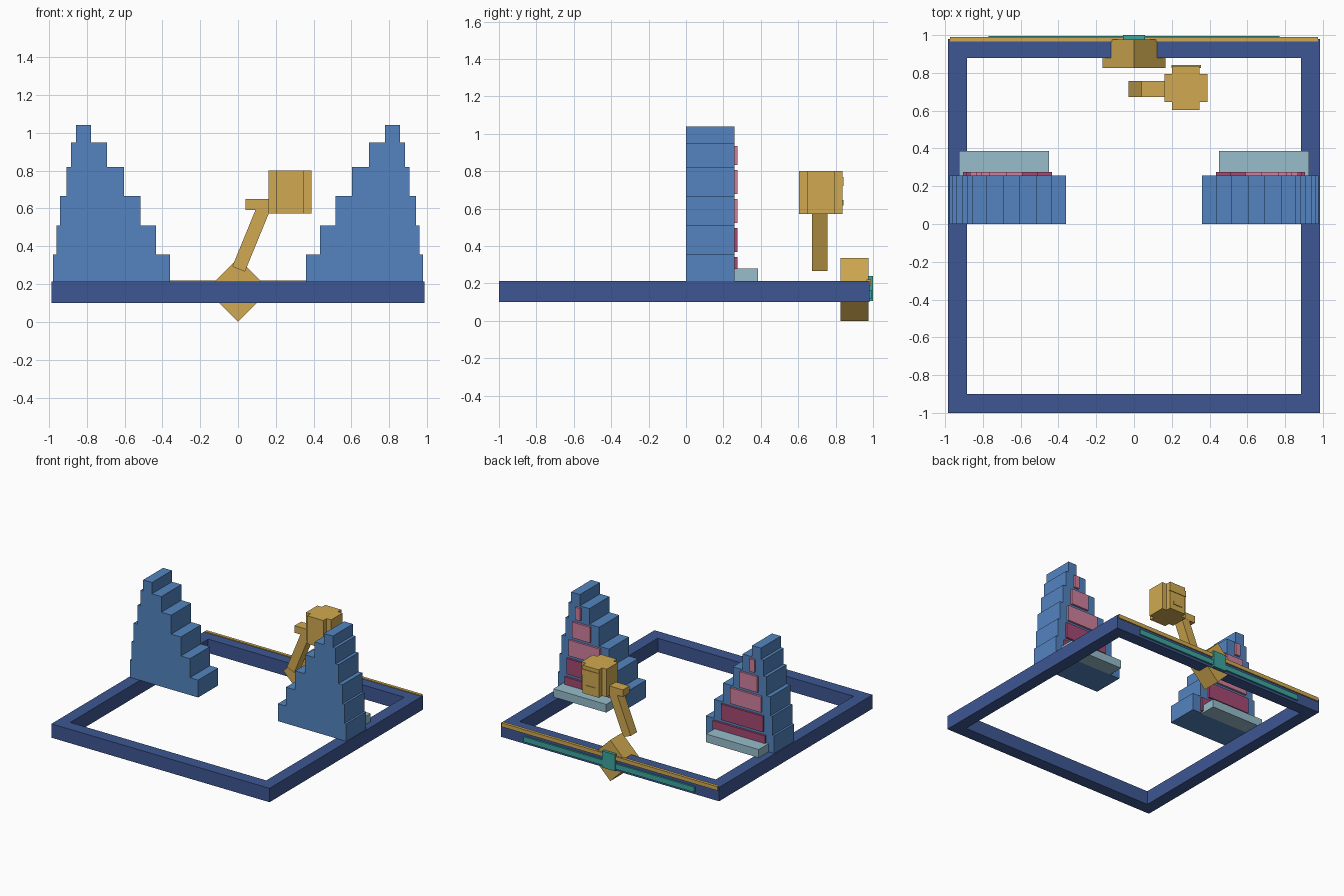
import bpy
import bmesh
from mathutils import Vector

cube = bpy.data.objects.get("Cube")
if cube:
    bpy.data.objects.remove(cube, do_unlink=True)


def material(name, hex_code):
    srgb = [int(hex_code[i:i + 2], 16) / 255 for i in (0, 2, 4)]
    color = [((c + 0.055) / 1.055) ** 2.4 for c in srgb] + [1]
    mat = bpy.data.materials.new(name)
    mat.use_nodes = True
    mat.diffuse_color = color
    mat.node_tree.nodes["Principled BSDF"].inputs["Base Color"].default_value = color
    return mat


navy = material("navy blue", "3d5793")
blue = material("mid blue", "5384bf")
gold = material("gold", "d1aa51")
pale = material("pale blue", "97bdcb")
pink = material("pink", "d0809f")
plum = material("dark pink", "a54a73")
teal = material("teal", "3da59f")


def finish(name, bm, mat):
    bmesh.ops.recalc_face_normals(bm, faces=bm.faces[:])
    mesh = bpy.data.meshes.new(name)
    bm.to_mesh(mesh)
    bm.free()
    mesh.materials.append(mat)
    obj = bpy.data.objects.new(name, mesh)
    bpy.context.collection.objects.link(obj)
    return obj


def prism(name, outline, lo, hi, mat, axis="y"):
    """Extrude a flat outline (xz along y, or xy along z)."""
    bm = bmesh.new()
    place = (lambda a, b: (a, lo, b)) if axis == "y" else (lambda a, b: (a, b, lo))
    face = bm.faces.new([bm.verts.new(place(a, b)) for a, b in outline])
    new = bmesh.ops.extrude_face_region(bm, geom=[face])["geom"]
    shift = Vector((0, hi - lo, 0) if axis == "y" else (0, 0, hi - lo))
    bmesh.ops.translate(bm, vec=shift,
                        verts=[v for v in new if isinstance(v, bmesh.types.BMVert)])
    return finish(name, bm, mat)


def box(name, x, y, z, mat):
    x = sorted(x)
    outline = [(x[0], z[0]), (x[1], z[0]), (x[1], z[1]), (x[0], z[1])]
    return prism(name, outline, y[0], y[1], mat)


def rect(x0, x1, y0, y1):
    return [(x0, y0), (x1, y0), (x1, y1), (x0, y1)]


# Square base frame with mitred corners
base, deck = 0.10, 0.213
bm = bmesh.new()
rings = [[bm.verts.new((x, y, z)) for x, y in rect(*r)]
         for r, z in (((-0.985, 0.985, -1, 0.98), base), ((-0.985, 0.985, -1, 0.98), deck),
                      ((-0.885, 0.885, -0.9, 0.88), deck), ((-0.885, 0.885, -0.9, 0.88), base))]
for k in range(4):
    a, b = rings[k], rings[(k + 1) % 4]
    for i in range(4):
        j = (i + 1) % 4
        bm.faces.new((a[i], a[j], b[j], b[i]))
finish("base_frame", bm, navy)

# Stepped towers with back panels and a shelf
heights = [deck, 0.355, 0.51, 0.665, 0.82, 0.948, 1.04]
inner = [0.36, 0.434, 0.516, 0.603, 0.692, 0.777]
outer = [0.977, 0.96, 0.942, 0.908, 0.882, 0.857]
inset, gap = 0.073, 0.013
for side, s in (("left", 1), ("right", -1)):
    up, down = [], []
    for i in range(6):
        up += [(s * outer[i], heights[i]), (s * outer[i], heights[i + 1])]
        down += [(s * inner[i], heights[i]), (s * inner[i], heights[i + 1])]
    prism(side + "_tower", up + down[::-1], 0, 0.258, blue)
    for i in range(5):
        box(f"{side}_panel_{i + 1}",
            (s * (inner[i] + inset), s * (outer[i] - inset)), (0.25, 0.275),
            (heights[i] + gap, heights[i + 1] - gap), plum if i < 2 else pink)
    box(side + "_shelf", (s * 0.45, s * 0.927), (0.25, 0.386), (deck, 0.28), pale)

# Rail, track and slider along the back
box("back_rail", (-0.975, 0.975), (0.965, 0.989), (0.188, 0.22), gold)
box("slide_track", (-0.77, 0.77), (0.975, 0.994), (0.12, 0.163), teal)
box("slider_block", (-0.058, 0.058), (0.97, 1.0), (0.105, 0.24), teal)

# Diamond mount
h = 0.168
prism("diamond_mount", [(0, 0), (h, h), (0, 2 * h), (-h, h)], 0.825, 0.977, gold)

# Leaning arm and elbow
foot = Vector((0.003, 0.279))
along = Vector((0.38, 0.925)).normalized()
half = Vector((along.y, -along.x)) * 0.036
tip = foot + along * 0.355
prism("leaning_arm", [foot - half, foot + half, tip + half, tip - half], 0.673, 0.756, gold)
box("elbow", (0.04, 0.17), (0.672, 0.757), (0.592, 0.65), gold)

# Head with notched corners, brow band and small lower plate
cx, cy = 0.275, 0.72
wide, narrow, deep, shallow = 0.114, 0.073, 0.116, 0.073
corner = [(wide, shallow), (narrow, shallow), (narrow, deep)]
quads = [(1, 1, 1), (-1, 1, -1), (-1, -1, 1), (1, -1, -1)]
outline = [(cx + sx * a, cy + sy * b) for sx, sy, order in quads for a, b in corner[::order]]
prism("head", outline, 0.572, 0.80, gold, axis="z")
box("brow_band", (0.198, 0.354), (0.825, 0.841), (0.722, 0.77), gold)
box("lower_plate", (0.235, 0.315), (0.82, 0.841), (0.617, 0.645), gold)
